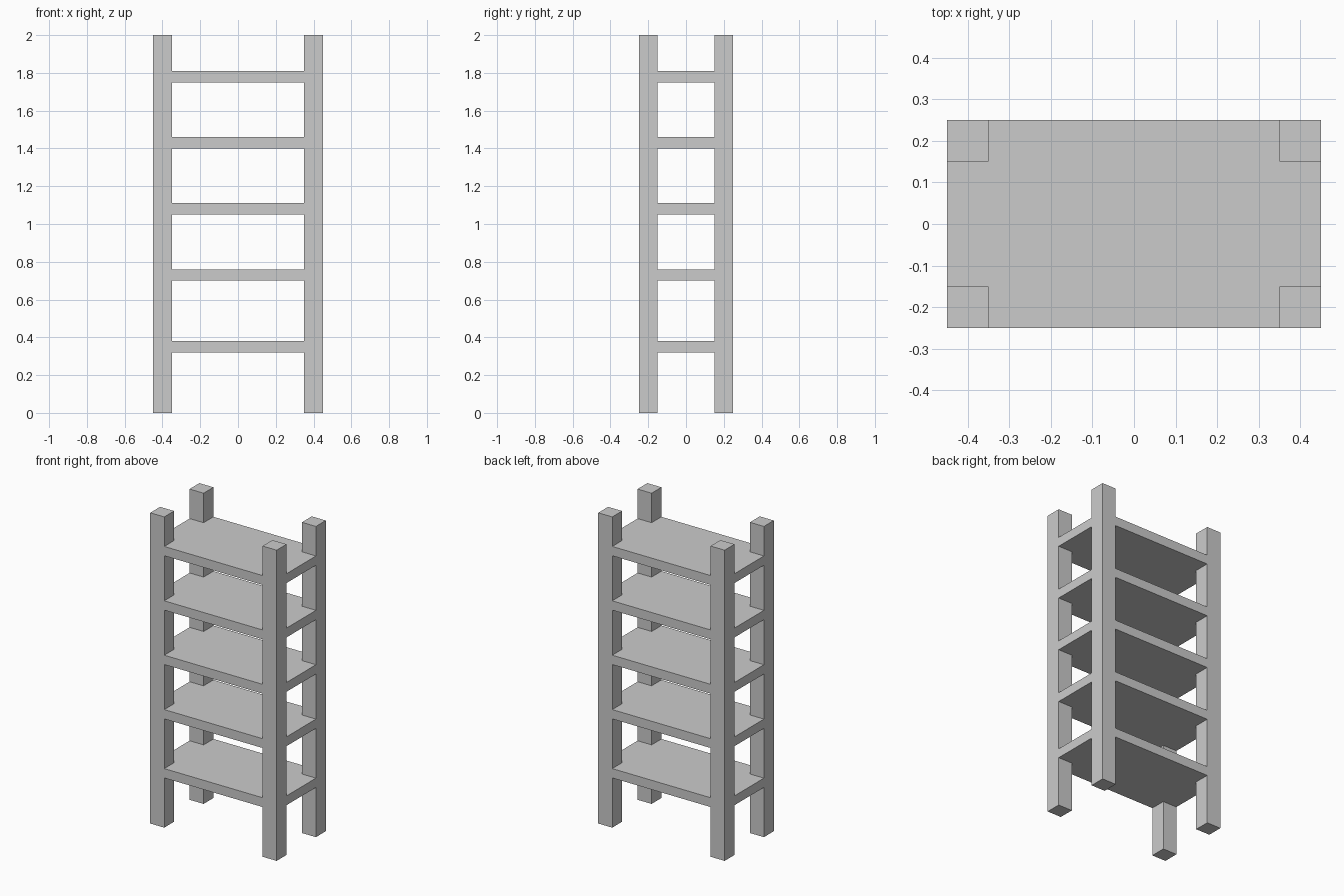
import bpy
import bmesh

cube = bpy.data.objects.get("Cube")
if cube:
    bpy.data.objects.remove(cube, do_unlink=True)

HALF_W, HALF_D, HEIGHT = 0.45, 0.25, 2.0
POST, BOARD = 0.10, 0.06
SHELF_CENTRES = (0.35, 0.73, 1.08, 1.43, 1.78)

grey = bpy.data.materials.new("light_grey")
grey.use_nodes = True
colour = (0.6, 0.6, 0.6, 1)
grey.diffuse_color = colour
grey.node_tree.nodes["Principled BSDF"].inputs["Base Color"].default_value = colour


def prism(name, outline, bottom, height):
    """Extrude a flat outline upwards into a solid part."""
    bm = bmesh.new()
    base = bm.faces.new([bm.verts.new((x, y, bottom)) for x, y in outline])
    top = bmesh.ops.extrude_face_region(bm, geom=[base], use_keep_orig=True)
    verts = [v for v in top["geom"] if isinstance(v, bmesh.types.BMVert)]
    bmesh.ops.translate(bm, verts=verts, vec=(0, 0, height))
    bmesh.ops.recalc_face_normals(bm, faces=bm.faces)
    mesh = bpy.data.meshes.new(name)
    bm.to_mesh(mesh)
    bm.free()
    mesh.materials.append(grey)
    obj = bpy.data.objects.new(name, mesh)
    bpy.context.collection.objects.link(obj)
    return obj


# Four square corner posts
in_x, in_y = HALF_W - POST, HALF_D - POST
for side, sx in (("left", 1), ("right", -1)):
    for end, sy in (("front", -1), ("back", 1)):
        corners = [(in_x, in_y), (HALF_W, in_y), (HALF_W, HALF_D), (in_x, HALF_D)]
        prism(f"{end}_{side}_post", [(sx * x, sy * y) for x, y in corners], 0, HEIGHT)

# Shelves, flush with the posts and notched around them
notched = []
for sx, sy in ((1, 1), (-1, 1), (-1, -1), (1, -1)):
    notch = [(sx * HALF_W, sy * in_y), (sx * in_x, sy * in_y), (sx * in_x, sy * HALF_D)]
    notched += notch if sx * sy > 0 else notch[::-1]
for i, z in enumerate(SHELF_CENTRES, 1):
    prism(f"shelf_{i}", notched, z - BOARD / 2, BOARD)
